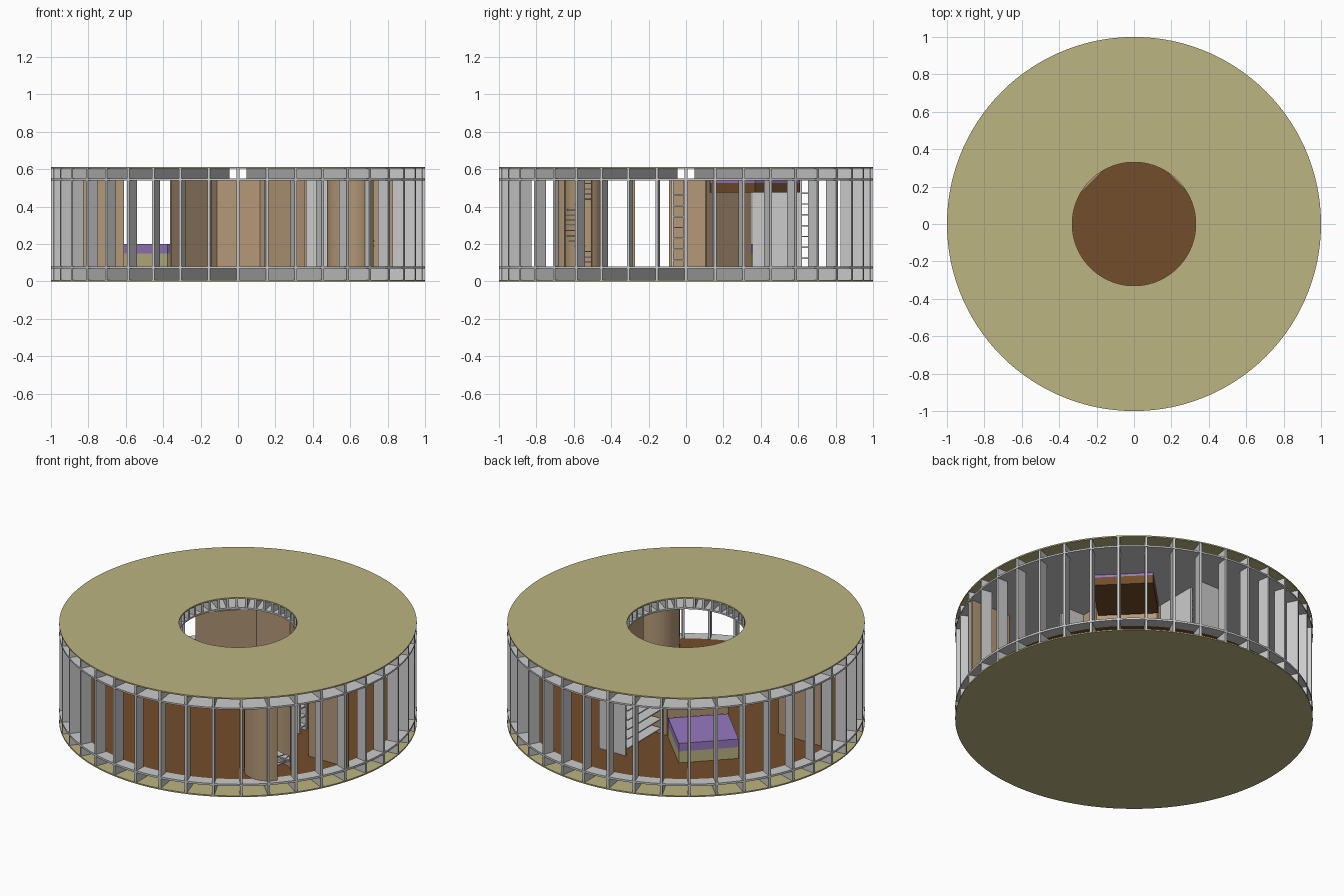
import bpy, bmesh, math
from mathutils import Matrix, Vector

if "Cube" in bpy.data.objects:
    bpy.data.objects.remove(bpy.data.objects["Cube"])

N_STUDS = 40
FLOOR, CEIL, TOP = 0.08, 0.54, 0.612


def material(name, rgb):
    m = bpy.data.materials.new(name)
    m.diffuse_color = (*rgb, 1)
    m.use_nodes = True
    m.node_tree.nodes["Principled BSDF"].inputs["Base Color"].default_value = m.diffuse_color
    return m


OLIVE = material("olive", (0.50, 0.46, 0.22))
BROWN = material("floor_brown", (0.17, 0.075, 0.024))
TAN = material("tan", (0.46, 0.32, 0.19))
PURPLE = material("purple", (0.31, 0.19, 0.53))


def finish(name, bm, mat=None):
    bmesh.ops.recalc_face_normals(bm, faces=bm.faces)
    me = bpy.data.meshes.new(name)
    bm.to_mesh(me)
    bm.free()
    ob = bpy.data.objects.new(name, me)
    bpy.context.collection.objects.link(ob)
    if mat:
        me.materials.append(mat)
    return ob


def add_box(bm, x0, x1, y0, y1, z0, z1, rot=0.0, pivot=(0, 0, 0)):
    m = (Matrix.Translation(pivot) @ Matrix.Rotation(rot, 4, 'Z')
         @ Matrix.Translation(((x0 + x1) / 2, (y0 + y1) / 2, (z0 + z1) / 2))
         @ Matrix.Diagonal((x1 - x0, y1 - y0, z1 - z0, 1)))
    bmesh.ops.create_cube(bm, size=1, matrix=m)


def box(name, *dims, mat=None, rot=0.0, pivot=(0, 0, 0)):
    bm = bmesh.new()
    add_box(bm, *dims, rot=rot, pivot=pivot)
    return finish(name, bm, mat)


def smooth(ob):
    bpy.ops.object.select_all(action='DESELECT')
    ob.select_set(True)
    bpy.context.view_layer.objects.active = ob
    bpy.ops.object.shade_smooth_by_angle()


def disc(name, r, z0, z1, mat=None):
    bm = bmesh.new()
    bmesh.ops.create_cone(bm, cap_ends=True, segments=120, radius1=r, radius2=r,
                          depth=z1 - z0, matrix=Matrix.Translation((0, 0, (z0 + z1) / 2)))
    smooth(finish(name, bm, mat))


def ring(name, r0, r1, z0, z1, mat=None, a0=0, a1=360, c=(0, 0), seg=120):
    """Full ring, or an open arc when the angles do not close."""
    full = a1 - a0 == 360
    bm = bmesh.new()
    loops = []
    for i in range(seg if full else seg + 1):
        a = math.radians(a0 + (a1 - a0) * i / seg)
        loops.append([bm.verts.new((c[0] + r * math.cos(a), c[1] + r * math.sin(a), z))
                      for r, z in ((r0, z0), (r1, z0), (r1, z1), (r0, z1))])
    for i in range(seg):
        p, q = loops[i], loops[(i + 1) % len(loops)]
        for k in range(4):
            bm.faces.new((p[k], p[(k + 1) % 4], q[(k + 1) % 4], q[k]))
    if not full:
        bm.faces.new(loops[0])
        bm.faces.new(loops[-1])
    smooth(finish(name, bm, mat))


def wall(name, a, b, mat=TAN, t=0.012, z0=FLOOR, z1=CEIL):
    a, b = Vector(a), Vector(b)
    d = b - a
    box(name, 0, d.length, -t / 2, t / 2, z0, z1, mat=mat,
        rot=math.atan2(d.y, d.x), pivot=(a.x, a.y, 0))


# floor and roof sheets
disc("base_sheet", 1.0, 0, 0.008, OLIVE)
disc("floor", 0.93, 0.068, FLOOR, BROWN)
ring("floor_edge_plate", 0.93, 1.0, 0.068, FLOOR)
ring("ceiling", 0.33, 1.0, CEIL, 0.55)
ring("roof_sheet", 0.33, 1.0, TOP - 0.008, TOP, OLIVE)

# radial joists and outer studs
for name, r0, r1, z0, z1 in (("floor_joists", 0.08, 0.998, 0.008, 0.068),
                             ("roof_joists", 0.332, 0.998, 0.55, TOP - 0.008),
                             ("wall_studs", 0.93, 0.998, FLOOR, CEIL)):
    bm = bmesh.new()
    for i in range(N_STUDS):
        add_box(bm, r0, r1, -0.007, 0.007, z0, z1, rot=math.tau * i / N_STUDS)
    finish(name, bm)

# inner partition walls around the opening
wall("back_left_wall", (-0.36, 0.10), (-0.115, 0.345))
wall("back_wall", (-0.115, 0.345), (0.12, 0.345))
wall("back_right_wall", (0.12, 0.345), (0.36, 0.105))
wall("right_wall", (0.36, 0.105), (0.36, -0.09))
wall("left_divider", (-0.90, -0.035), (-0.61, -0.035))
wall("right_divider", (0.68, -0.28), (0.95, -0.28))

# curved stair enclosure, open towards +x
C = (0.61, -0.575)
ring("stair_enclosure", 0.125, 0.135, FLOOR, CEIL, TAN, 33, 327, C, 48)

# spiral stair
bm = bmesh.new()
bmesh.ops.create_cone(bm, cap_ends=True, segments=16, radius1=0.01, radius2=0.01, depth=0.51,
                      matrix=Matrix.Translation((C[0], C[1], 0.335)))
for i in range(16):
    add_box(bm, 0, 0.118, -0.022, 0.022, 0.10 + i * 0.028, 0.107 + i * 0.028,
            rot=math.radians(80 - 24 * i), pivot=(C[0], C[1], 0))
finish("spiral_stair", bm)

# low bed and raised bed
for name, x, z0, z1, mat in (("low_bed", -0.378, FLOOR, 0.15, OLIVE),
                             ("raised_bed", 0.372, 0.475, 0.525, BROWN)):
    kw = dict(rot=math.radians(45), pivot=(x, 0.37, 0))
    box(name + "_base", -0.17, 0.17, -0.17, 0.17, z0, z1, mat=mat, **kw)
    box(name + "_mattress", -0.17, 0.17, -0.17, 0.17, z1, z1 + 0.05, mat=PURPLE, **kw)

# tall shelf closet behind the back wall
wall("closet_side_panel", (0.10, 0.355), (0.10, 0.62), None)
wall("closet_end_panel", (-0.08, 0.70), (0.10, 0.70), None)
bm = bmesh.new()
for i in range(7):
    add_box(bm, -0.09, 0.094, 0.37, 0.694, 0.12 + i * 0.058, 0.127 + i * 0.058)
finish("closet_shelves", bm)

# small shelf unit beside the right wall
wall("side_shelf_panel", (0.366, -0.008), (0.475, -0.008), None)
wall("side_shelf_front", (0.366, -0.072), (0.475, -0.072), None)
bm = bmesh.new()
for i in range(7):
    add_box(bm, 0.366, 0.475, -0.07, -0.01, 0.11 + i * 0.058, 0.117 + i * 0.058)
finish("side_shelves", bm)
